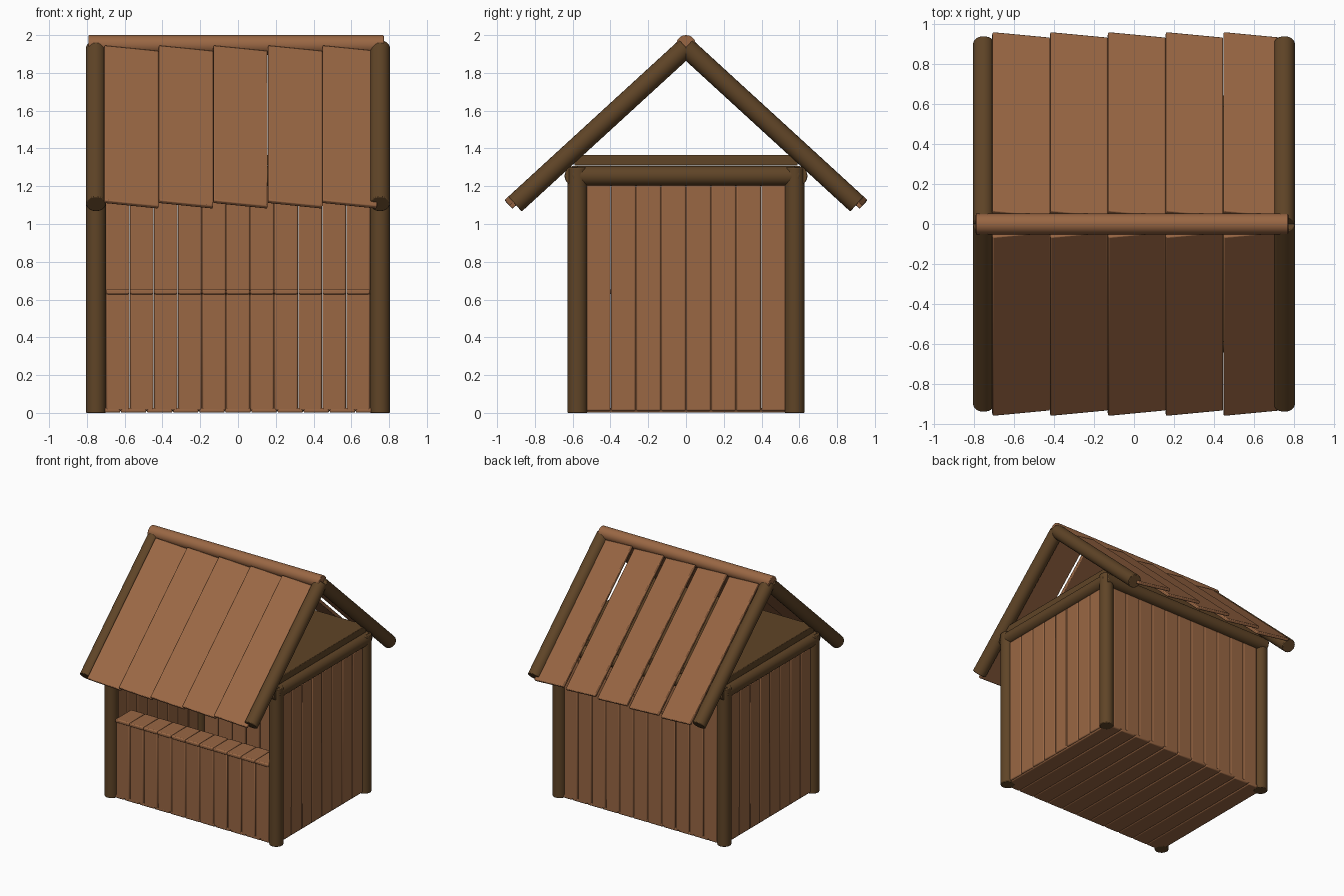
import bpy, bmesh, math
from mathutils import Vector, Matrix

if "Cube" in bpy.data.objects:
    bpy.data.objects.remove(bpy.data.objects["Cube"])


def material(name, rgb):
    m = bpy.data.materials.new(name)
    m.diffuse_color = (*rgb, 1)
    m.use_nodes = True
    m.node_tree.nodes["Principled BSDF"].inputs["Base Color"].default_value = m.diffuse_color
    return m


PLANK = material("plank_wood", (0.32, 0.135, 0.057))
LOG = material("log_wood", (0.115, 0.058, 0.02))


def finish(name, bm, mat, bevel):
    mesh = bpy.data.meshes.new(name)
    bm.to_mesh(mesh)
    bm.free()
    mesh.materials.append(mat)
    ob = bpy.data.objects.new(name, mesh)
    bpy.context.collection.objects.link(ob)
    mod = ob.modifiers.new("rounded_edges", "BEVEL")
    mod.width = bevel
    mod.segments = 2
    mod.limit_method = "ANGLE"
    mod.angle_limit = math.radians(40)
    bpy.ops.object.select_all(action="DESELECT")
    ob.select_set(True)
    bpy.context.view_layer.objects.active = ob
    bpy.ops.object.shade_smooth_by_angle(angle=math.radians(40))
    return ob


def log(name, a, b, r=0.053, mat=LOG):
    a, b = Vector(a), Vector(b)
    d = b - a
    bm = bmesh.new()
    bmesh.ops.create_cone(bm, cap_ends=True, segments=24, radius1=r, radius2=r, depth=d.length)
    rot = d.to_track_quat("Z", "Y").to_matrix().to_4x4()
    bmesh.ops.transform(bm, matrix=Matrix.Translation((a + b) / 2) @ rot, verts=bm.verts)
    return finish(name, bm, mat, 0.005)


def board(name, center, size, mat=PLANK, rot=None, bevel=0.008):
    bm = bmesh.new()
    bmesh.ops.create_cube(bm, size=1)
    m = Matrix.Translation(center) @ (rot or Matrix()) @ Matrix.Diagonal((*size, 1))
    bmesh.ops.transform(bm, matrix=m, verts=bm.verts)
    return finish(name, bm, mat, bevel)


# Corner posts
for sx in (-1, 1):
    for sy in (-1, 1):
        log("corner_post", (sx * 0.752, sy * 0.575, 0), (sx * 0.752, sy * 0.575, 1.3))

# Top beams and flat ceiling
for s in (-1, 1):
    log("side_beam", (s * 0.75, -0.6, 1.255), (s * 0.75, 0.6, 1.255))
    log("cross_beam", (-0.78, s * 0.59, 1.255), (0.78, s * 0.59, 1.255))
board("ceiling", (0, 0, 1.337), (1.52, 1.18, 0.056), LOG, bevel=0.004)

# Floor, back wall, front wall and counter, eleven boards each
n, w = 11, 1.4 / 11
for i in range(n):
    x = -0.7 + w * (i + 0.5)
    board("back_wall_board", (x, 0.575, 0.608), (w - 0.002, 0.04, 1.195))
    board("front_wall_board", (x, -0.575, 0.322), (w - 0.002, 0.04, 0.62))
    board("counter_board", (x, -0.5, 0.642), (w - 0.002, 0.21, 0.028))
    fw = 1.52 / n
    board("floor_board", (-0.76 + fw * (i + 0.5), 0, 0.014), (fw - 0.002, 1.19, 0.026))

# Side walls, eight boards each
w = 1.06 / 8
for sx in (-1, 1):
    for i in range(8):
        board("side_wall_board", (sx * 0.75, -0.53 + w * (i + 0.5), 0.608), (0.04, w - 0.002, 1.195))

# Roof: rafters and overlapping tilted boards on both slopes
A = math.radians(42.5)
APEX = Vector((0, 0, 1.935))
for sy in (-1, 1):
    down = Vector((0, sy * math.cos(A), -math.sin(A)))
    out = Vector((0, sy * math.sin(A), math.cos(A)))
    for sx in (-1, 1):
        off = Vector((sx * 0.752, 0, 0))
        log("rafter", APEX + off, APEX + off + down * 1.228)
    for i in range(5):
        c = APEX + down * 0.648 + out * 0.022 + Vector((-0.565 + 0.289 * i, 0, 0))
        rot = Matrix.Rotation(-sy * A, 4, "X") @ Matrix.Rotation(math.radians(8), 4, "Y")
        board("roof_board", c, (0.29, 1.215, 0.024), rot=rot, bevel=0.006)

# Ridge pole
log("ridge_pole", (-0.792, 0, 1.948), (0.772, 0, 1.948), 0.052, PLANK)
